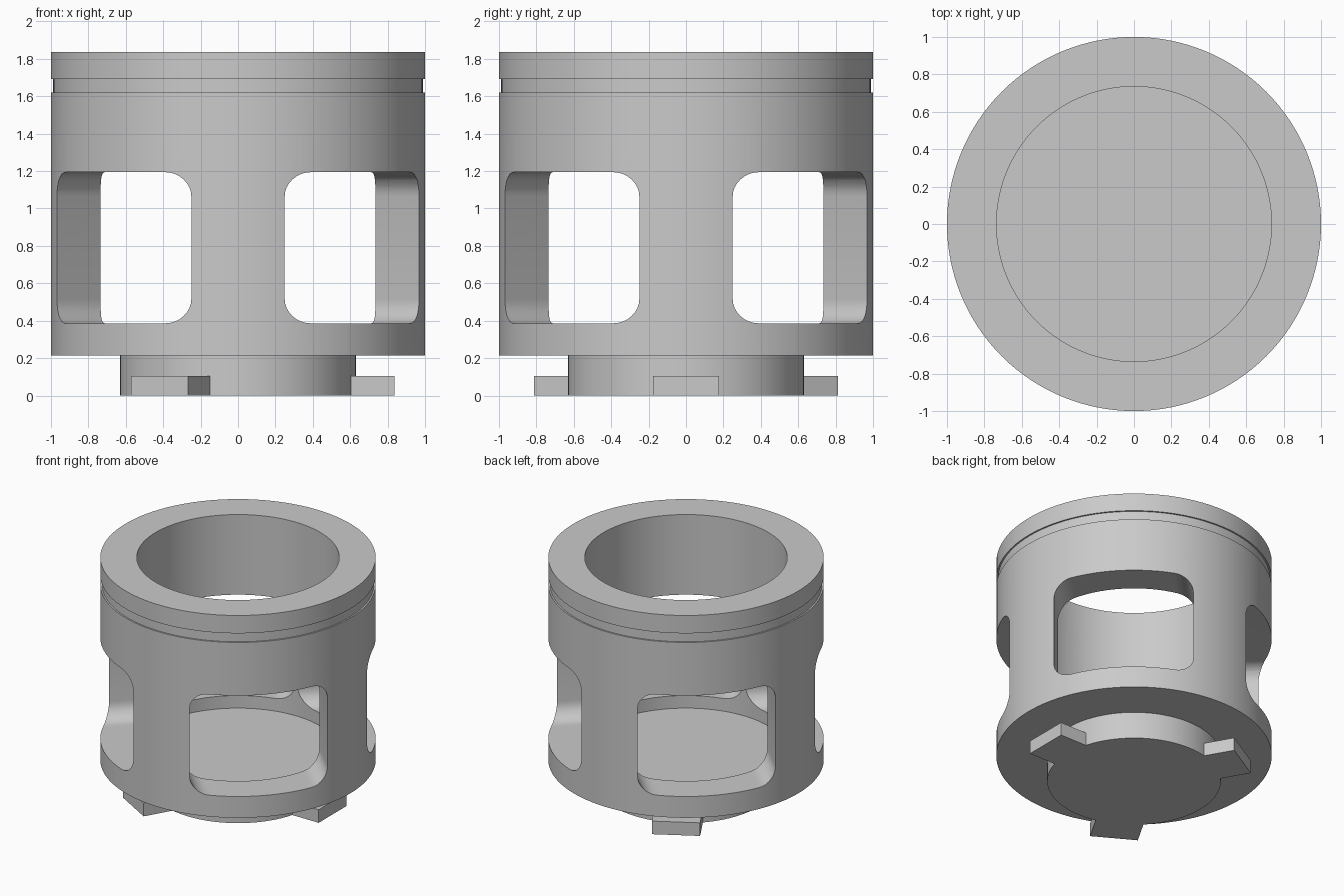
import bpy
import bmesh
import math
from mathutils import Matrix

cube = bpy.data.objects.get("Cube")
if cube:
    bpy.data.objects.remove(cube)

SEGMENTS = 128
WINDOW_WIDTH, WINDOW_LOW, WINDOW_HIGH, CORNER = 1.016, 0.386, 1.194, 0.13

grey = bpy.data.materials.new("plain grey")
grey.use_nodes = True
GREY = (0.59, 0.59, 0.59, 1)
grey.diffuse_color = GREY
grey.node_tree.nodes["Principled BSDF"].inputs["Base Color"].default_value = GREY


def make_object(name, bm):
    bmesh.ops.recalc_face_normals(bm, faces=bm.faces[:])
    mesh = bpy.data.meshes.new(name)
    bm.to_mesh(mesh)
    bm.free()
    mesh.materials.append(grey)
    obj = bpy.data.objects.new(name, mesh)
    bpy.context.collection.objects.link(obj)
    return obj


def lathe(name, profile):
    """Revolve an (r, z) outline that starts and ends on the axis."""
    bm = bmesh.new()
    verts = [bm.verts.new((r, 0, z)) for r, z in profile]
    edges = [bm.edges.new(pair) for pair in zip(verts, verts[1:])]
    bmesh.ops.spin(bm, geom=verts + edges, cent=(0, 0, 0), axis=(0, 0, 1),
                   angle=math.tau, steps=SEGMENTS, use_duplicate=False)
    bmesh.ops.remove_doubles(bm, verts=bm.verts[:], dist=1e-4)
    return make_object(name, bm)


def add_radial_box(bm, angle, inner, outer, width, low, high):
    """Box reaching outwards from the axis; returns its vertices."""
    matrix = (Matrix.Rotation(angle, 4, "Z")
              @ Matrix.Translation(((inner + outer) / 2, 0, (low + high) / 2))
              @ Matrix.Diagonal((outer - inner, width, high - low, 1)))
    return bmesh.ops.create_cube(bm, size=1, matrix=matrix)["verts"]


def window_cutter():
    """Four separate round-cornered blocks, one on each diagonal."""
    bm = bmesh.new()
    radial_edges = []
    for i in range(4):
        angle = math.radians(45 + 90 * i)
        verts = add_radial_box(bm, angle, 0.52, 1.5, WINDOW_WIDTH, WINDOW_LOW, WINDOW_HIGH)
        outward = Matrix.Rotation(angle, 3, "Z").col[0]
        for edge in {e for v in verts for e in v.link_edges}:
            direction = (edge.verts[1].co - edge.verts[0].co).normalized()
            if abs(direction.dot(outward)) > 0.9:
                radial_edges.append(edge)
    bmesh.ops.bevel(bm, geom=radial_edges, offset=CORNER, offset_type="OFFSET",
                    segments=8, profile=0.5, affect="EDGES")
    return make_object("window_cutter", bm)


def locking_tab(angle):
    """Flat rectangular lug reaching out from the foot."""
    bm = bmesh.new()
    add_radial_box(bm, angle, 0.4, 0.838, 0.352, 0, 0.105)
    return make_object("locking_tab", bm)


def combine(target, tool, operation):
    tool.hide_render = True
    mod = target.modifiers.new(operation.lower(), "BOOLEAN")
    mod.operation, mod.solver, mod.object = operation, "EXACT", tool
    bpy.context.view_layer.objects.active = target
    bpy.ops.object.modifier_apply(modifier=mod.name)
    bpy.data.objects.remove(tool)


# Hollow body with its ring groove, solid floor and narrower foot
body = lathe("piston_body", [
    (0, 0), (0.63, 0), (0.63, 0.215), (1, 0.215),
    (1, 1.62), (0.988, 1.62), (0.988, 1.693), (1, 1.693),
    (1, 1.836), (0.735, 1.836), (0.735, 0.285), (0, 0.285)])

# Four windows through the wall
combine(body, window_cutter(), "DIFFERENCE")

# Three locking tabs around the foot
for i in range(3):
    combine(body, locking_tab(math.radians(120 * i)), "UNION")

bpy.ops.object.select_all(action="DESELECT")
body.select_set(True)
bpy.context.view_layer.objects.active = body
bpy.ops.object.shade_smooth_by_angle(angle=math.radians(30))
